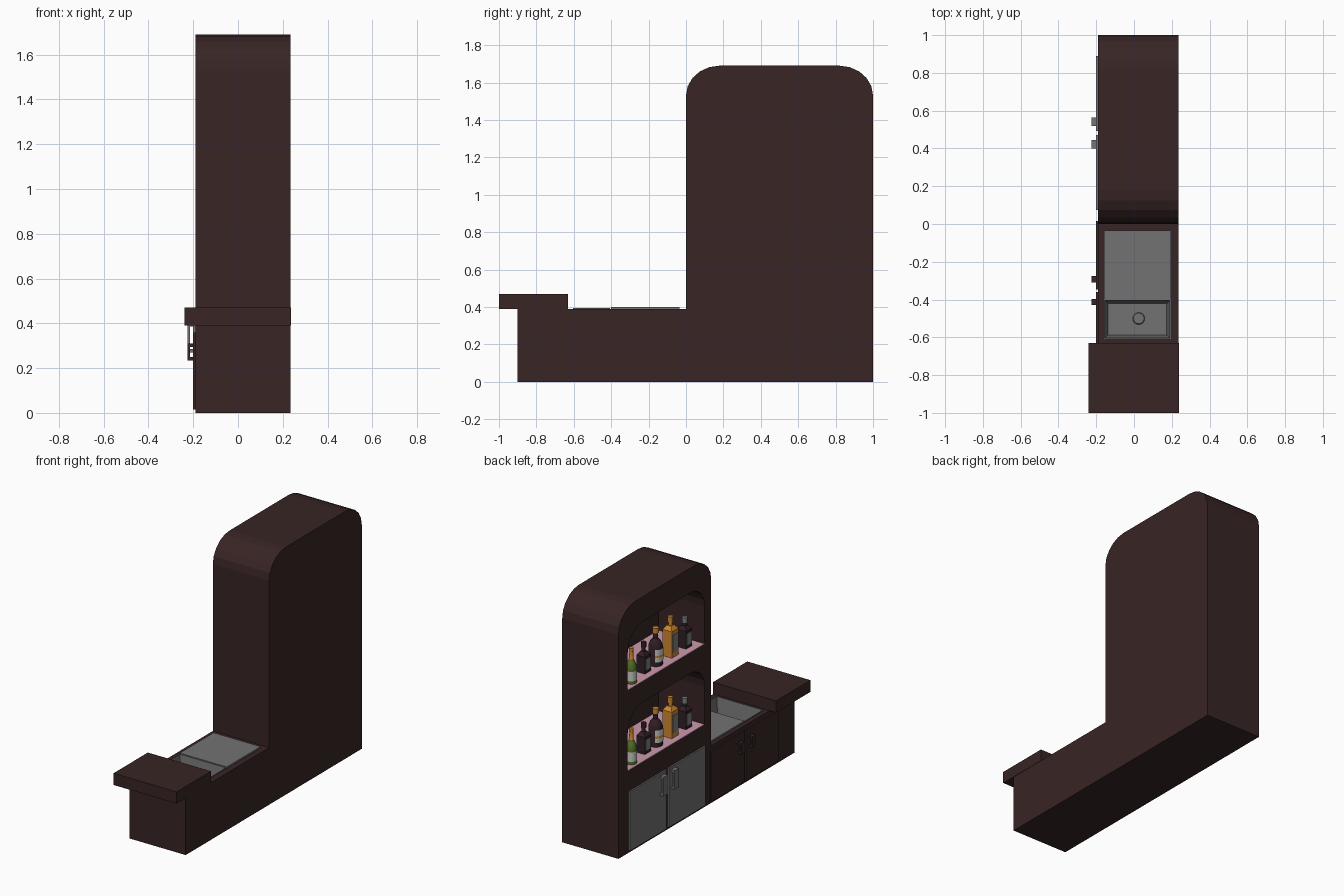
import bpy, bmesh, math
from mathutils import Vector

cube = bpy.data.objects.get("Cube")
if cube:
    bpy.data.objects.remove(cube, do_unlink=True)


def material(name, r, g, b):
    m = bpy.data.materials.new(name)
    m.use_nodes = True
    m.diffuse_color = (r, g, b, 1)
    m.node_tree.nodes["Principled BSDF"].inputs["Base Color"].default_value = (r, g, b, 1)
    return m


WOOD = material("dark wood", .04, .018, .018)
STEEL = material("brushed steel", .17, .17, .17)
PINK = material("pink shelf", .62, .32, .42)
GREEN = material("green glass", .1, .17, .02)
AMBER = material("amber", .62, .25, .03)
DARK = material("dark glass", .03, .014, .018)
LABEL = material("pale label", .62, .62, .58)
GREY = material("grey label", .22, .22, .22)


def finish(bm, name, mats):
    bmesh.ops.recalc_face_normals(bm, faces=bm.faces)
    me = bpy.data.meshes.new(name)
    bm.to_mesh(me)
    bm.free()
    for m in mats:
        me.materials.append(m)
    ob = bpy.data.objects.new(name, me)
    bpy.context.collection.objects.link(ob)
    return ob


def box(name, lo, hi, mat):
    bm = bmesh.new()
    bmesh.ops.create_cube(bm, size=1)
    for v in bm.verts:
        v.co = Vector([lo[i] + (v.co[i] + .5) * (hi[i] - lo[i]) for i in range(3)])
    return finish(bm, name, [mat])


def prism(name, outline, x0, x1, mat):
    """Extrude a (y, z) outline along x."""
    bm = bmesh.new()
    face = bm.faces.new([bm.verts.new((x0, y, z)) for y, z in outline])
    new = bmesh.ops.extrude_face_region(bm, geom=[face])["geom"]
    bmesh.ops.translate(bm, vec=(x1 - x0, 0, 0),
                        verts=[v for v in new if isinstance(v, bmesh.types.BMVert)])
    return finish(bm, name, [mat])


def arched_top(y0, y1, top, ry, rz, steps):
    """Points over a rounded top, from the y1 side to the y0 side."""
    pts = []
    for cy, start in ((y1 - ry, 0), (y0 + ry, math.pi / 2)):
        for i in range(steps + 1):
            a = start + i * math.pi / 2 / steps
            pts.append((cy + ry * math.cos(a), top - rz + rz * math.sin(a)))
    return pts


def cut(target, cutter):
    mod = target.modifiers.new("cut", "BOOLEAN")
    mod.operation = "DIFFERENCE"
    mod.solver = "EXACT"
    mod.object = cutter
    bpy.context.view_layer.objects.active = target
    bpy.ops.object.modifier_apply(modifier=mod.name)
    bpy.data.objects.remove(cutter, do_unlink=True)


# One-piece body: low bench and tall rounded cabinet
X0, X1 = -.19, .235
body = prism("cabinet_body", [(-.9, 0), (1, 0)] + arched_top(0, 1, 1.69, .18, .16, 5)
             + [(0, .39), (-.9, .39)], X0, X1, WOOD)

# Arched niches with pink shelf boards
NICHES = (.56, 1.11)
for n, z in enumerate(NICHES):
    outline = [(.07, z), (.9, z)] + arched_top(.07, .9, z + .41, .15, .15, 5)
    cut(body, prism("niche_cutter", outline, X0 - .05, .16, WOOD))
    box(f"shelf_board_{n}", (X0 + .001, .071, z - .003), (.159, .899, z + .004), PINK)

# Sink basin with sloping walls
cut(body, box("sink_cutter", (-.158, -.608, .25), (.193, -.4, .5), WOOD))
bm = bmesh.new()
rings = []
for lo, hi, z in (((-.16, -.61), (.195, -.4), .395), ((-.155, -.604), (.19, -.405), .395),
                  ((-.138, -.588), (.173, -.42), .275)):
    rings.append([bm.verts.new((x, y, z)) for x, y in
                  ((lo[0], lo[1]), (hi[0], lo[1]), (hi[0], hi[1]), (lo[0], hi[1]))])
for a, b in zip(rings, rings[1:]):
    for i in range(4):
        bm.faces.new((a[i], a[i - 1], b[i - 1], b[i]))
bm.faces.new(rings[-1])
finish(bm, "sink_basin", [STEEL])

# Drain ring and draining board
bm = bmesh.new()
bmesh.ops.create_cone(bm, cap_ends=True, segments=24, radius1=.032, radius2=.028, depth=.006)
bmesh.ops.translate(bm, verts=bm.verts, vec=(.025, -.5, .278))
finish(bm, "sink_drain", [STEEL])
box("draining_board", (-.16, -.4, .385), (.195, -.035, .4), STEEL)

# Raised bar top
box("bar_top", (-.24, -1, .39), (X1 + .002, -.63, .47), WOOD)


def door_pair(name, y0, y1, gap, z1, handle_off, handle_w, hz0, hz1, mat):
    mid = (y0 + y1) / 2
    for side, s, end in (("front", -1, y0), ("back", 1, y1)):
        a, b = sorted((mid + s * gap / 2, end))
        box(f"{name}_door_{side}", (X0 - .01, a, .015), (X0 + .005, b, z1), mat)
        h = mid + s * handle_off
        ya, yb = h - handle_w / 2, h + handle_w / 2
        box(f"{name}_handle_{side}", (-.226, ya, hz0), (-.214, yb, hz1), mat)
        for z in (hz0, hz1 - .015):
            box(f"{name}_handle_post_{side}", (-.215, ya, z), (X0 - .009, yb, z + .015), mat)


door_pair("fridge", .075, .89, .022, .42, .06, .045, .27, .40, STEEL)
door_pair("bench", -.72, .015, .014, .36, .06, .032, .235, .31, WOOD)


def lathe(name, profile, sides, loc, mats):
    """Turn (radius, height, material index of the band above) rows around z."""
    bm = bmesh.new()
    rings = []
    for r, z, _ in profile:
        r = r * math.sqrt(2) if sides == 4 else r
        rings.append([bm.verts.new((r * math.cos((i + .5) * math.tau / sides) + loc[0],
                                    r * math.sin((i + .5) * math.tau / sides) + loc[1],
                                    z + loc[2])) for i in range(sides)])
    for a, b, row in zip(rings, rings[1:], profile):
        for i in range(sides):
            f = bm.faces.new((a[i - 1], a[i], b[i], b[i - 1]))
            f.material_index = row[2]
    bm.faces.new(rings[0])
    bm.faces.new(rings[-1]).material_index = profile[-1][2]
    ob = finish(bm, name, mats)
    if sides > 4:
        bpy.context.view_layer.objects.active = ob
        bpy.ops.object.select_all(action="DESELECT")
        ob.select_set(True)
        bpy.ops.object.shade_smooth_by_angle(angle=math.radians(35))
    return ob


def square_bottle(name, loc, r, h, neck_top, cap_top, glass, cap, label):
    x, y, z = loc
    lathe(name + "_body", [(r, 0, 0), (r, h, 0), (r * .45, h + .025, 0)], 4, loc, [glass])
    lathe(name + "_neck", [(.013, h + .02, 0), (.013, neck_top, 0), (.017, neck_top, 1),
                           (.017, cap_top, 1)], 12, loc, [glass, cap])
    box(name + "_label", (x - r - .003, y - r * .8, z + h * .2),
        (x - r + .002, y + r * .8, z + h * .85), label)


# Same row of five bottles in both niches
for n, z in enumerate(NICHES):
    z += .004
    x = -.11
    lathe(f"sparkling_bottle_{n}",
          [(.034, 0, 0), (.034, .02, 1), (.034, .085, 0), (.034, .115, 0), (.025, .14, 0),
           (.014, .16, 2), (.012, .215, 2), (.015, .217, 2), (.015, .235, 2)],
          16, (-.14, .79, z), [GREEN, LABEL, AMBER])
    square_bottle(f"short_bottle_{n}", (x, .615, z), .032, .115, .165, .2, DARK, DARK, GREY)
    lathe(f"round_bottle_{n}",
          [(.045, 0, 0), (.045, .13, 0), (.036, .155, 0), (.016, .18, 0), (.015, .215, 0),
           (.02, .215, 1), (.02, .25, 1)], 16, (x, .485, z), [DARK, AMBER])
    # Wrapped label on the shopper's side
    bm = bmesh.new()
    cols = [[bm.verts.new((x + .0475 * math.cos(a), .485 + .0475 * math.sin(a), z + h))
             for h in (.03, .06, .075, .115)]
            for a in (math.pi + math.radians(d) for d in range(-60, 61, 15))]
    for a, b in zip(cols, cols[1:]):
        for i in range(3):
            bm.faces.new((a[i], b[i], b[i + 1], a[i + 1])).material_index = i % 2
    finish(bm, f"round_bottle_label_{n}", [LABEL, AMBER])
    square_bottle(f"amber_bottle_{n}", (x, .325, z), .036, .18, .225, .265, AMBER, AMBER, GREY)
    square_bottle(f"flask_bottle_{n}", (x, .17, z), .032, .12, .165, .2, DARK, GREY, GREY)
